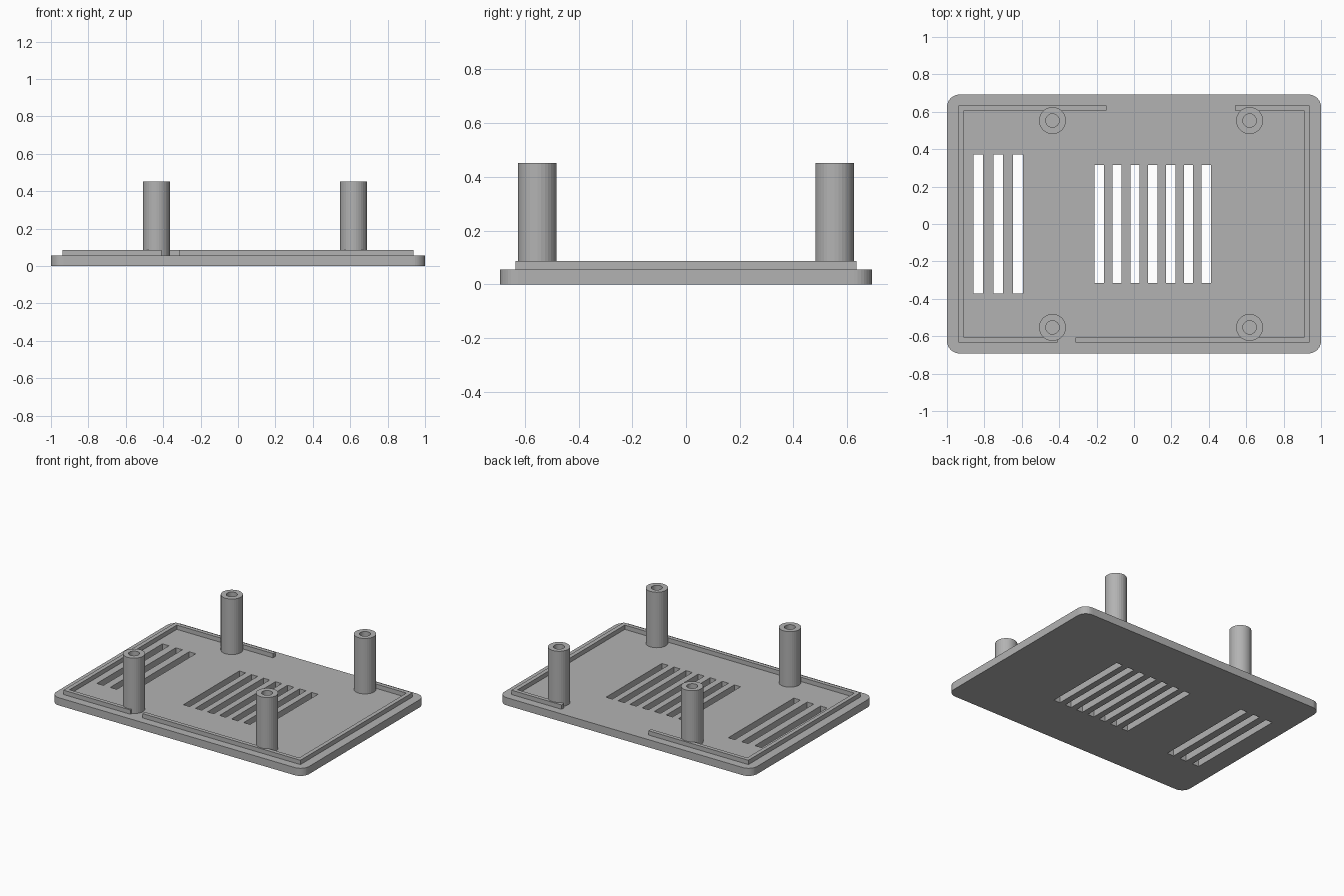
import bpy
import bmesh
from math import cos, sin, pi

cube = bpy.data.objects.get("Cube")
if cube:
    bpy.data.objects.remove(cube, do_unlink=True)

grey = bpy.data.materials.new("matte_grey")
grey.use_nodes = True
GREY = (0.45, 0.45, 0.45, 1)
grey.diffuse_color = GREY
grey.node_tree.nodes["Principled BSDF"].inputs["Base Color"].default_value = GREY

PLATE_TOP = 0.055


def prism(name, loops, z0, z1):
    """Extrude closed outlines from z0 to z1; inner outlines become holes."""
    curve = bpy.data.curves.new(name, "CURVE")
    curve.dimensions = "2D"
    curve.fill_mode = "BOTH"
    curve.extrude = (z1 - z0) / 2
    for loop in loops:
        spline = curve.splines.new("POLY")
        spline.points.add(len(loop) - 1)
        for point, (x, y) in zip(spline.points, loop):
            point.co = (x, y, 0, 1)
        spline.use_cyclic_u = True
    source = bpy.data.objects.new(name + "_outline", curve)
    bpy.context.collection.objects.link(source)
    graph = bpy.context.evaluated_depsgraph_get()
    mesh = bpy.data.meshes.new_from_object(source.evaluated_get(graph))
    bpy.data.objects.remove(source, do_unlink=True)

    # Weld the caps to the walls and lift into place
    bm = bmesh.new()
    bm.from_mesh(mesh)
    bmesh.ops.remove_doubles(bm, verts=bm.verts, dist=0.0001)
    bmesh.ops.recalc_face_normals(bm, faces=bm.faces)
    bmesh.ops.translate(bm, verts=bm.verts, vec=(0, 0, (z0 + z1) / 2))
    for face in bm.faces:
        face.smooth = False
        face.material_index = 0
    bm.to_mesh(mesh)
    bm.free()
    mesh.name = name
    mesh.materials.clear()
    mesh.materials.append(grey)
    obj = bpy.data.objects.new(name, mesh)
    bpy.context.collection.objects.link(obj)
    return obj


def circle(cx, cy, r, sides=32):
    return [(cx + r * cos(2 * pi * i / sides), cy + r * sin(2 * pi * i / sides))
            for i in range(sides)]


def rectangle(cx, half_x, half_y):
    return [(cx - half_x, -half_y), (cx + half_x, -half_y),
            (cx + half_x, half_y), (cx - half_x, half_y)]


def rounded_rectangle(half_x, half_y, r, steps=8):
    points = []
    for corner, (sx, sy) in enumerate([(1, 1), (-1, 1), (-1, -1), (1, -1)]):
        for i in range(steps + 1):
            a = (corner + i / steps) * pi / 2
            points.append((sx * (half_x - r) + r * cos(a),
                           sy * (half_y - r) + r * sin(a)))
    return points


# Base plate with two groups of vent slots
side_slots = [rectangle(-0.832 + 0.106 * i, 0.026, 0.371) for i in range(3)]
middle_slots = [rectangle(-0.186 + 0.0955 * i, 0.025, 0.316) for i in range(7)]
prism("base_plate",
      [rounded_rectangle(1.0, 0.692, 0.067)] + side_slots + middle_slots,
      0, PLATE_TOP)


# Locating lip in two bracket-shaped pieces, open at front and back
def lip(name, side, back_x, front_x):
    ox, oy, ix, iy = side * 0.938, 0.634, side * 0.909, 0.606
    prism(name, [[(back_x, oy), (ox, oy), (ox, -oy), (front_x, -oy),
                  (front_x, -iy), (ix, -iy), (ix, iy), (back_x, iy)]],
          PLATE_TOP, 0.086)


lip("right_lip", -1, -0.147, -0.408)
lip("left_lip", 1, 0.541, -0.313)

# Hollow mounting posts
for side, x in (("right", -0.436), ("left", 0.618)):
    for end, y in (("front", -0.553), ("back", 0.553)):
        prism(f"{end}_{side}_post", [circle(x, y, 0.072), circle(x, y, 0.036)],
              PLATE_TOP, 0.452)
